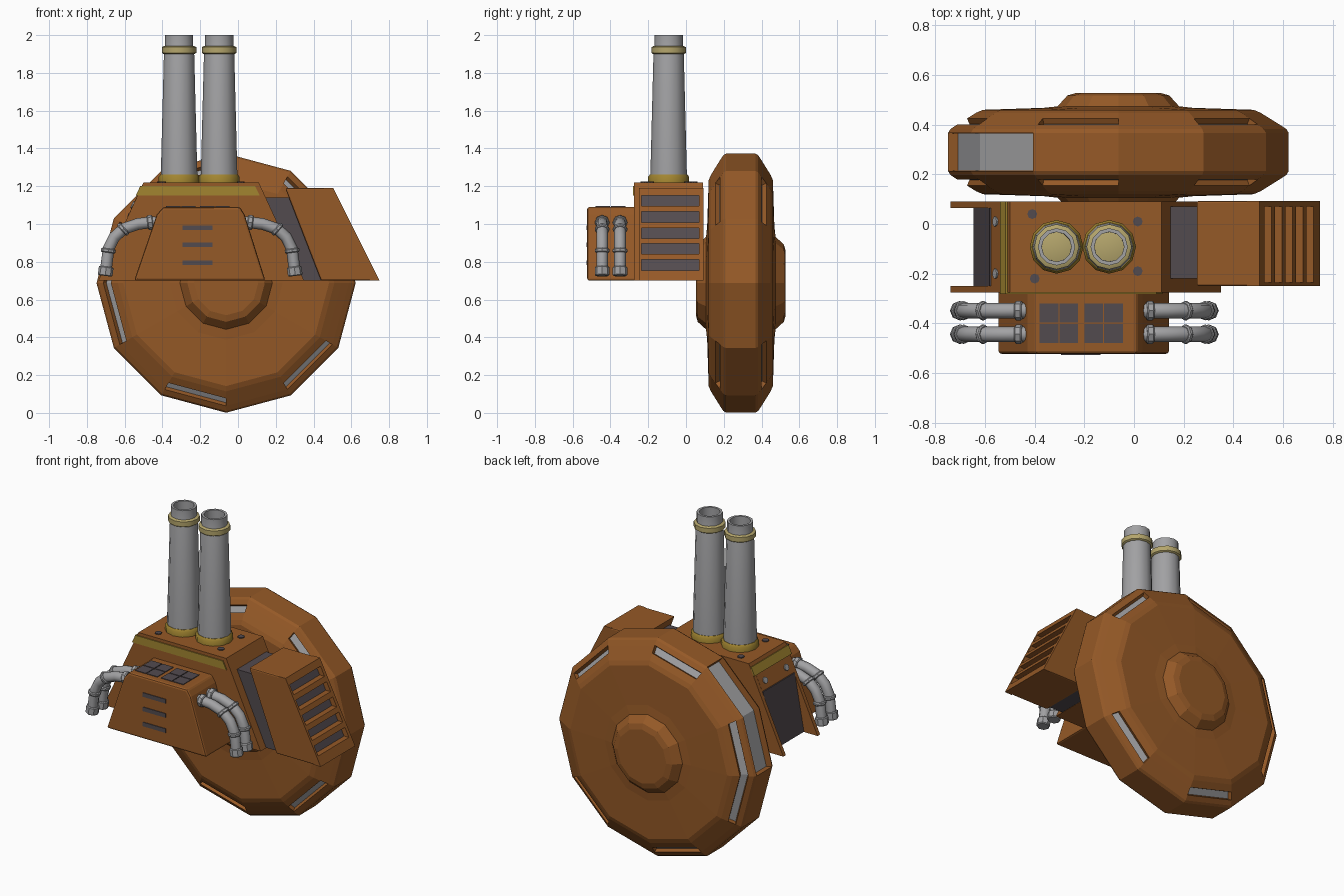
import bpy, bmesh, math
from mathutils import Vector

if "Cube" in bpy.data.objects:
    bpy.data.objects.remove(bpy.data.objects["Cube"])


def mat(name, r, g, b):
    m = bpy.data.materials.new(name)
    m.diffuse_color = (r, g, b, 1)
    m.use_nodes = True
    m.node_tree.nodes["Principled BSDF"].inputs["Base Color"].default_value = m.diffuse_color
    return m


ORANGE = mat("rust_orange", 0.30, 0.10, 0.02)
GREY = mat("steel_grey", 0.36, 0.36, 0.37)
DARK = mat("dark_grey", 0.085, 0.070, 0.078)
GOLD = mat("gold", 0.36, 0.235, 0.03)
PALE = mat("pale_brass", 0.46, 0.38, 0.15)


def finish(name, bm, mats, smooth=False, bevel=0.0):
    bmesh.ops.recalc_face_normals(bm, faces=bm.faces)
    me = bpy.data.meshes.new(name)
    bm.to_mesh(me)
    bm.free()
    for m in mats:
        me.materials.append(m)
    ob = bpy.data.objects.new(name, me)
    bpy.context.collection.objects.link(ob)
    if bevel:
        b = ob.modifiers.new("bevel", 'BEVEL')
        b.width, b.segments, b.limit_method = bevel, 2, 'ANGLE'
    if smooth:
        bpy.ops.object.select_all(action='DESELECT')
        ob.select_set(True)
        bpy.context.view_layer.objects.active = ob
        bpy.ops.object.shade_smooth_by_angle(angle=math.radians(40))
    return ob


def prism(name, pts, y0, y1, m, bevel=0.0):
    """Extrude an x-z outline from y0 to y1."""
    bm = bmesh.new()
    a = [bm.verts.new((x, y0, z)) for x, z in pts]
    b = [bm.verts.new((x, y1, z)) for x, z in pts]
    bm.faces.new(a)
    bm.faces.new(b)
    n = len(pts)
    for i in range(n):
        bm.faces.new((a[i], a[(i + 1) % n], b[(i + 1) % n], b[i]))
    return finish(name, bm, [m], bevel=bevel)


def box(name, x0, x1, y0, y1, z0, z1, m):
    return prism(name, [(x0, z0), (x1, z0), (x1, z1), (x0, z1)], y0, y1, m)


def lathe(bm, prof, point, n=12):
    """Rings of n points; point(r, h, angle) places them. Returns face grid."""
    rings = [[bm.verts.new(point(r, h, 2 * math.pi * j / n)) for j in range(n)] for r, h in prof]
    grid = [[bm.faces.new((p[j], p[(j + 1) % n], q[(j + 1) % n], q[j])) for j in range(n)]
            for p, q in zip(rings, rings[1:])]
    bm.faces.new(rings[0])
    bm.faces.new(rings[-1])
    return grid


def turned(name, prof, start, direction, m, n=12):
    bm = bmesh.new()
    q = Vector(direction).to_track_quat('Z', 'Y')
    s = Vector(start)
    lathe(bm, prof, lambda r, h, a: s + q @ Vector((r * math.cos(a), r * math.sin(a), h)), n)
    return finish(name, bm, [m], smooth=True)


# Big twelve-sided wheel with hubs, side slots and rim opening
CX, CY, CZ = -0.063, 0.29, 0.687
half = [(0.17, 0.052), (0.205, 0.062), (0.245, 0.106), (0.30, 0.112), (0.545, 0.12), (0.573, 0.132),
        (0.61, 0.155), (0.65, 0.180), (0.677, 0.198), (0.686, 0.213)]
prof = half + [(r, 2 * CY - y) for r, y in reversed(half)]
bm = bmesh.new()
grid = lathe(bm, prof, lambda r, y, a: (CX + r * math.cos(a), y, CZ + r * math.sin(a)))
bmesh.ops.recalc_face_normals(bm, faces=bm.faces)
slots = [grid[k][j] for k in (6, len(grid) - 7) for j in (1, 3, 5, 6, 8, 10)]
opening = [grid[9][j] for j in (4, 5)]
for faces, depth in ((slots, 0.025), (opening, 0.04)):
    bmesh.ops.inset_region(bm, faces=faces, thickness=0.003, depth=-depth, use_even_offset=True)
    for f in faces:
        f.material_index = 1
finish("wheel", bm, [ORANGE, GREY])

# Engine body: front and back cheeks, with a core recessed on the left
full = [(-0.5, 1.22), (0.11, 1.22), (0.35, 0.7), (-0.74, 0.7)]
core = full[:3] + [(-0.64, 0.7), (-0.575, 1.06)]
prism("body_front_cheek", full, -0.275, -0.25, ORANGE)
prism("body_core", core, -0.25, 0.065, ORANGE)
prism("body_back_cheek", full, 0.065, 0.09, ORANGE)
prism("left_recess_panel", [(-0.57, 1.055), (-0.582, 1.055), (-0.646, 0.702), (-0.63, 0.702)],
      -0.249, 0.064, DARK)
prism("front_stripe", [(-0.512, 1.2), (0.09, 1.2), (0.115, 1.15), (-0.535, 1.15)], -0.281, -0.27, GOLD)
prism("left_stripe", [(-0.51, 1.2), (-0.517, 1.202), (-0.540, 1.152), (-0.532, 1.15)], -0.281, 0.09, GOLD)

# Bolts on the roof and the left slope
for x, y in ((-0.41, 0.04), (0.015, 0.01), (-0.4, -0.22), (0.015, -0.19)):
    turned("roof_bolt", [(0.02, 0), (0.02, 0.007)], (x, y, 1.219), (0, 0, 1), DARK, 8)
for y in (-0.2, 0.01):
    turned("slope_bolt", [(0.02, 0), (0.02, 0.008)], (-0.555, y, 1.10), (-0.9, 0, 0.42), GREY, 8)

# Dark connector and vented side pod
prism("pod_connector", [(0.05, 1.14), (0.27, 1.14), (0.46, 0.702), (0.2, 0.702)], -0.22, 0.07, DARK)
D = 0.04


def slope(z, d=0.0):
    return (0.505 + (1.19 - z) * 0.5 - d, z)


prism("pod_body", [(0.25, 1.19), slope(1.19, D), slope(0.7, D), (0.44, 0.7)], -0.25, 0.093, ORANGE, 0.008)
prism("pod_vent_back", [slope(1.17, D + 0.01), slope(1.17, D - 0.006), slope(0.72, D - 0.006),
                        slope(0.72, D + 0.01)], -0.24, 0.08, DARK)
centres = [1.122, 1.037, 0.952, 0.868, 0.783]
edges = [1.19] + [z + s for z in centres for s in (0.028, -0.028)] + [0.7]
for a, b in zip(edges[::2], edges[1::2]):
    prism("pod_slat", [slope(a, D + 0.01), slope(a), slope(b), slope(b, D + 0.01)], -0.235, 0.07, ORANGE)
for y0, y1 in ((-0.25, -0.235), (0.07, 0.093)):
    prism("pod_vent_side", [slope(1.19, D + 0.01), slope(1.19), slope(0.7), slope(0.7, D + 0.01)],
          y0, y1, ORANGE)

# Front nose housing with grilles
prism("nose", [(-0.395, 1.09), (0.01, 1.09), (0.035, 1.05), (0.145, 0.7), (-0.55, 0.7), (-0.43, 1.05)],
      -0.523, -0.26, ORANGE, 0.012)
for x0 in (-0.38, -0.2):
    for i in range(2):
        for j in range(2):
            x, y = x0 + i * 0.08, -0.48 + j * 0.083
            box("top_grille", x, x + 0.075, y, y + 0.077, 1.085, 1.094, DARK)
for z in (0.98, 0.89, 0.795):
    box("front_grille", -0.295, -0.135, -0.527, -0.518, z - 0.013, z + 0.013, DARK)

# Twin chimneys
for x in (-0.312, -0.1):
    p = (x, -0.092, 0)
    turned("chimney", [(0.098, 1.21), (0.08, 1.91), (0.075, 1.93), (0.075, 2.0), (0.06, 2.0),
                       (0.058, 1.6)], p, (0, 0, 1), GREY)
    turned("chimney_base", [(0.108, 1.215), (0.108, 1.25), (0.099, 1.262)], p, (0, 0, 1), GOLD)
    turned("chimney_band", [(0.083, 1.9), (0.091, 1.906), (0.091, 1.936), (0.08, 1.942)], p,
           (0, 0, 1), PALE)

# Exhaust pipes, mirrored about the engine centre
MID = -0.2
path = [(0.19, 0.995), (0.25, 1.01), (0.33, 1.0), (0.405, 0.975), (0.455, 0.93), (0.485, 0.87), (0.503, 0.73)]
for s in (-1, 1):
    for y in (-0.444, -0.349):
        pts = [Vector((MID + s * u, y, z)) for u, z in path]
        cu = bpy.data.curves.new("exhaust_pipe", 'CURVE')
        cu.dimensions = '3D'
        cu.bevel_depth, cu.bevel_resolution, cu.use_fill_caps = 0.031, 2, True
        sp = cu.splines.new('POLY')
        sp.points.add(len(pts) - 1)
        for q, v in zip(sp.points, pts):
            q.co = (*v, 1)
        cu.materials.append(GREY)
        ob = bpy.data.objects.new("exhaust_pipe", cu)
        bpy.context.collection.objects.link(ob)
        bpy.ops.object.select_all(action='DESELECT')
        ob.select_set(True)
        bpy.context.view_layer.objects.active = ob
        bpy.ops.object.convert(target='MESH')
        bpy.ops.object.shade_smooth_by_angle(angle=math.radians(50))
        for i, t, length in ((1, 0.0, 0.03), (3, -0.1, 0.022), (5, 0.0, 0.022), (5, 0.68, 0.05)):
            d = (pts[i + 1] - pts[i])
            turned("pipe_collar", [(0.034, 0), (0.039, 0.005), (0.039, length - 0.005), (0.034, length)],
                   pts[i] + d * t, d, GREY, 8)
